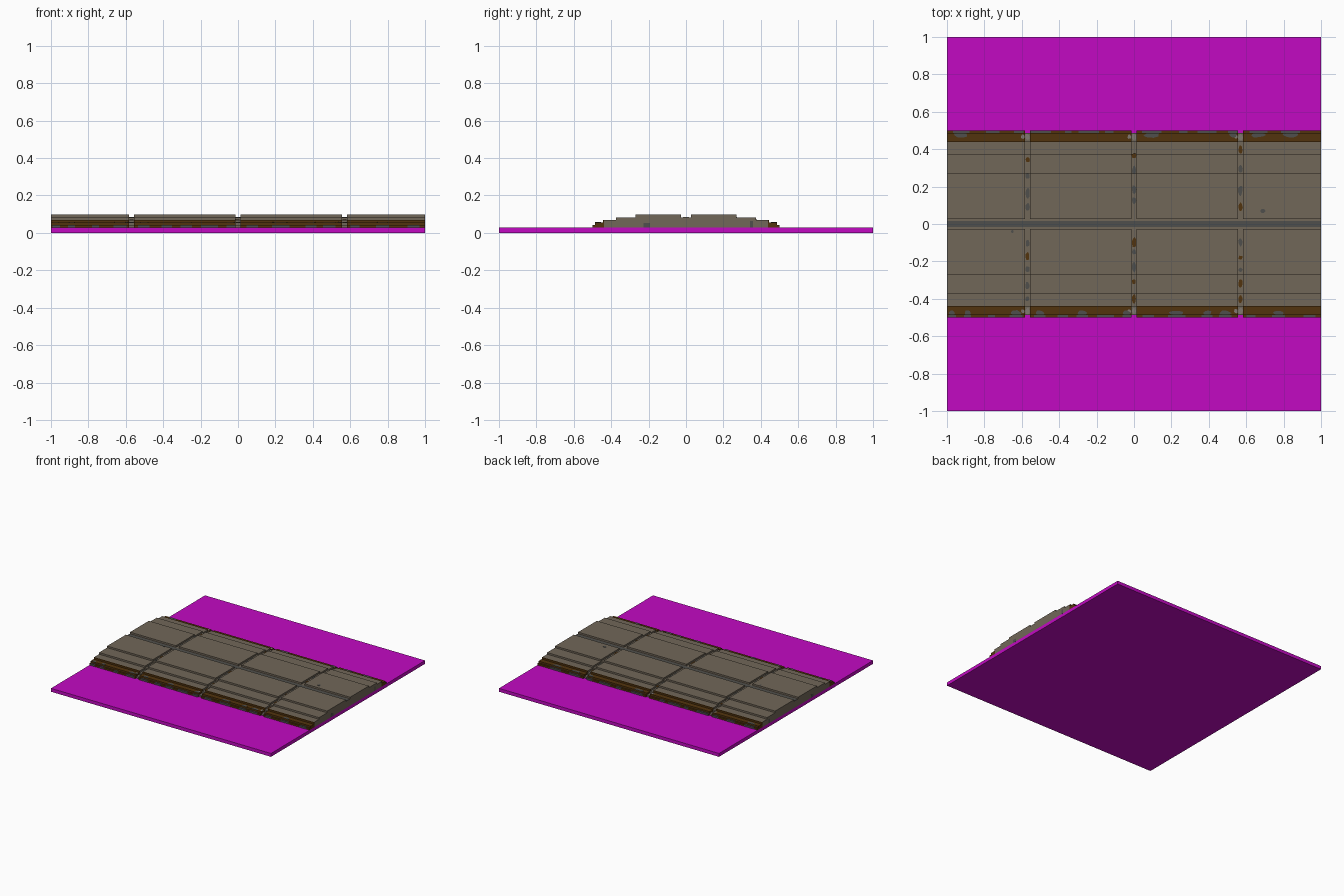
import bpy, bmesh, math, random

cube = bpy.data.objects.get("Cube")
if cube:
    bpy.data.objects.remove(cube)

random.seed(4)
V = 2 / 144  # size of one block unit


def material(name, rgb):
    m = bpy.data.materials.new(name)
    m.use_nodes = True
    col = (*rgb, 1)
    m.diffuse_color = col
    b = next(n for n in m.node_tree.nodes if n.type == 'BSDF_PRINCIPLED')
    b.inputs["Base Color"].default_value = col
    b.inputs["Roughness"].default_value = 0.9
    return m


MAGENTA = material("magenta", (0.54, 0.003, 0.54))
TAUPE = material("taupe stone", (0.165, 0.135, 0.098))
BROWN = material("brown earth", (0.085, 0.034, 0.004))
GREY = material("grey gravel", (0.078, 0.078, 0.072))
LIGHT = material("light grey stone", (0.22, 0.19, 0.165))


def finish(name, bm, mat):
    bmesh.ops.recalc_face_normals(bm, faces=bm.faces)
    me = bpy.data.meshes.new(name)
    bm.to_mesh(me)
    bm.free()
    me.materials.append(mat)
    ob = bpy.data.objects.new(name, me)
    bpy.context.collection.objects.link(ob)
    return ob


def add_prism(bm, loop, offset):
    """Extrude a closed loop of points along an offset vector."""
    f = bm.faces.new([bm.verts.new(p) for p in loop])
    r = bmesh.ops.extrude_face_region(bm, geom=[f])
    vs = [g for g in r["geom"] if isinstance(g, bmesh.types.BMVert)]
    bmesh.ops.translate(bm, verts=vs, vec=offset)


def add_box(bm, x0, x1, y0, y1, z0, z1):
    add_prism(bm, [(x0, y0, z0), (x1, y0, z0), (x1, y1, z0), (x0, y1, z0)], (0, 0, z1 - z0))


def add_steps(bm, x0, x1, steps, side):
    """Extrude a stepped section along x; steps are (y from, y to, z top)."""
    pts = [(steps[0][0], 2 * V)]
    for a, b, z in steps:
        pts += [(a, z), (b, z)]
    pts.append((steps[-1][1], 2 * V))
    add_prism(bm, [(x0, side * y, z) for y, z in pts], (x1 - x0, 0, 0))


def add_blob(bm, x, y, rx, ry, z, x_lim=None, y_lim=None):
    """Thin irregular patch lying on a level surface."""
    loop = []
    for i in range(9):
        a = math.tau * i / 9
        k = random.uniform(0.75, 1.1)
        px, py = x + rx * k * math.cos(a), y + ry * k * math.sin(a)
        if x_lim:
            px = min(max(px, x_lim[0]), x_lim[1])
        if y_lim:
            py = min(max(py, y_lim[0]), y_lim[1])
        loop.append((px, py, z))
    add_prism(bm, loop, (0, 0, 0.0015))


# Stepped road section for one half
PAVING = [(2 * V, 0.271, 7 * V), (0.271, 27 * V, 6 * V), (27 * V, 31.5 * V, 5 * V)]
VERGE = [(31.5 * V, 32 * V, 5 * V), (32 * V, 35 * V, 4 * V), (35 * V, 36 * V, 3 * V)]
GAPS = [(-42 * V, -40 * V), (-V, V), (40 * V, 42 * V)]
SPANS = [(-1, -42 * V), (-40 * V, -V), (V, 40 * V), (42 * V, 1)]


def lowered(steps):
    return [(a, b, z - V) for a, b, z in steps]


def height(y):
    for a, b, z in PAVING + VERGE:
        if a <= abs(y) <= b:
            return z
    return 7 * V


# Base plate
bm = bmesh.new()
add_box(bm, -1, 1, -1, 1, 0, 2 * V)
finish("base_plate", bm, MAGENTA)

# Paving slabs and earth verges between the cross joints
for name, steps, mat in (("paving_slabs", PAVING, TAUPE), ("earth_verges", VERGE, BROWN)):
    bm = bmesh.new()
    for x0, x1 in SPANS:
        for s in (-1, 1):
            add_steps(bm, x0, x1, steps, s)
    finish(name, bm, mat)

# Sunken cross joints
bm = bmesh.new()
for x0, x1 in GAPS:
    for s in (-1, 1):
        add_steps(bm, x0, x1, lowered(PAVING + VERGE), s)
finish("cross_joints", bm, TAUPE)

# Sunken centre joint with a gravel strip
bm = bmesh.new()
add_box(bm, -1, 1, -2 * V, 2 * V, 2 * V, 6 * V)
finish("centre_joint", bm, TAUPE)
bm = bmesh.new()
add_box(bm, -1, 1, -0.017, 0.017, 6 * V, 6 * V + 0.002)
finish("centre_gravel", bm, GREY)

# Gravel patches on the verges
bm = bmesh.new()
for s in (-1, 1):
    for x0, x1 in SPANS:
        x = x0 + random.uniform(0.0, 0.04)
        while x < x1 - 0.03:
            w = min(random.uniform(0.03, 0.11), x1 - x)
            ya, yb = sorted((s * 34.9 * V, s * (36 * V + 0.001)))
            add_box(bm, x, x + w, ya, yb, 2 * V, 3 * V + 0.001)
            if random.random() < 0.6:
                add_blob(bm, x + w / 2, s * 34.3 * V, w * 0.45, 0.015, 4 * V,
                         (x0, x1), sorted((s * 32 * V, s * 35 * V)))
            x += w + random.uniform(0.03, 0.1)
finish("verge_gravel", bm, GREY)

# Patches along the cross joints, on their sunken floor
grey, brown = bmesh.new(), bmesh.new()
for gi, (x0, x1) in enumerate(GAPS):
    xc = (x0 + x1) / 2
    y = -0.40
    while y < 0.42:
        r = random.uniform(0.012, 0.03)
        target = brown if random.random() < (0.25 if gi == 1 else 0.4) else grey
        if abs(y) > 0.06:
            add_blob(target, xc, y, 0.012, r, height(y) - V, (x0, x1))
        y += 2 * r + random.uniform(0.02, 0.06)
finish("joint_gravel", grey, GREY)
finish("joint_earth", brown, BROWN)

# Pale stones where the cross joints reach the verges
bm = bmesh.new()
for x0, x1 in GAPS:
    xc = (x0 + x1) / 2
    for s in (-1, 1):
        add_blob(bm, xc, s * 33.5 * V, 0.013, 0.019, 3 * V, (x0, x1))
        add_blob(bm, xc - 0.025, s * 33.6 * V, 0.011, 0.012, 4 * V)
finish("pale_stones", bm, LIGHT)

# A few marks on the slabs and on the end walls
bm = bmesh.new()
add_blob(bm, 0.69, 0.07, 0.016, 0.012, 7 * V)
add_blob(bm, -0.65, -0.04, 0.008, 0.01, 7 * V)
for y, w, h in ((-0.21, 0.035, 0.025), (0.35, 0.018, 0.035)):
    add_box(bm, 0.99, 1.0008, y - w / 2, y + w / 2, 2 * V, 2 * V + h)
    add_box(bm, -1.0008, -0.99, y - w / 2, y + w / 2, 2 * V, 2 * V + h)
finish("slab_marks", bm, GREY)
